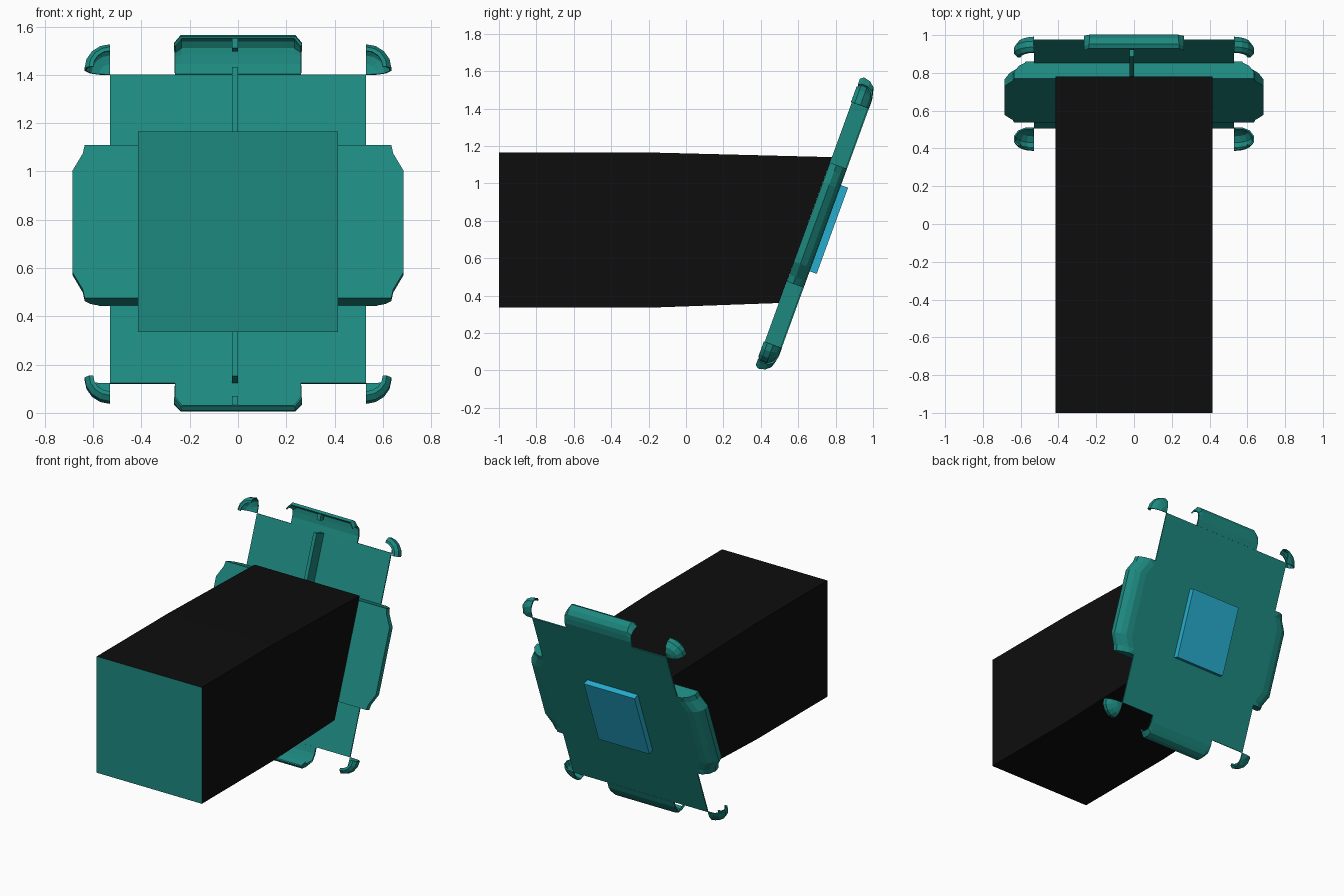
import bpy, bmesh, math
from mathutils import Matrix, Vector

if "Cube" in bpy.data.objects:
    bpy.data.objects.remove(bpy.data.objects["Cube"])

# Tilted frame of the tray: local x across, y up the slope, z out of the front face
TILT = Matrix.Translation((0, 0.745, 0.76)) @ Matrix.Rotation(math.radians(70), 4, 'X')
HX, HU = 0.53, 0.681          # half size of the back plate


def material(name, rgb):
    m = bpy.data.materials.new(name)
    m.diffuse_color = (*rgb, 1)
    m.use_nodes = True
    m.node_tree.nodes["Principled BSDF"].inputs["Base Color"].default_value = m.diffuse_color
    return m


TEAL = material("teal", (0.012, 0.25, 0.215))
BLUE = material("blue", (0.02, 0.42, 0.62))
BLACK = material("black", (0.004, 0.004, 0.004))


def finish(name, bm, mat, matrix=TILT, thick=0):
    bmesh.ops.remove_doubles(bm, verts=bm.verts, dist=1e-5)
    bmesh.ops.recalc_face_normals(bm, faces=bm.faces)
    me = bpy.data.meshes.new(name)
    bm.to_mesh(me)
    bm.free()
    me.materials.append(mat)
    ob = bpy.data.objects.new(name, me)
    bpy.context.collection.objects.link(ob)
    ob.matrix_world = matrix
    if thick:
        mod = ob.modifiers.new("thickness", 'SOLIDIFY')
        mod.thickness, mod.offset = thick, 0
    return ob


def loft(rings, closed=False):
    """Skin a list of equal-length point rows; closed rows also get end caps."""
    bm = bmesh.new()
    rows = [[bm.verts.new(p) for p in r] for r in rings]
    n = len(rows[0])
    for a, b in zip(rows, rows[1:]):
        for i in range(n if closed else n - 1):
            j = (i + 1) % n
            bm.faces.new((a[i], a[j], b[j], b[i]))
    if closed:
        bm.faces.new(rows[0])
        bm.faces.new(rows[-1])
    return bm


def block(name, lo, hi, mat):
    lo, hi = Vector(lo), Vector(hi)
    bm = bmesh.new()
    bmesh.ops.create_cube(bm, size=1, matrix=Matrix.Translation((lo + hi) / 2) @ Matrix.Diagonal((*(hi - lo), 1)))
    return finish(name, bm, mat)


# Back plate, mounting pad behind it and the thin centre rib
block("back_plate", (-HX, -HU, 0), (HX, HU, 0.008), TEAL)
block("mounting_pad", (-0.2, -0.245, -0.04), (0.2, 0.245, 0.0), BLUE)
block("centre_rib", (-0.025, -HU, 0), (0, HU, 0.097), TEAL)

# Solid cross slab with rounded side grips
rings = []
for inset, h in ((0.105, 0), (0.06, 0.006), (0.025, 0.025), (0, 0.06), (0, 0.097)):
    k = min(inset, 0.06)
    half = [(0.635 - k, -0.338), (0.643 - inset, -0.30), (0.685 - inset, -0.225),
            (0.685 - inset, 0.225), (0.643 - inset, 0.30), (0.635 - k, 0.338)]
    rings.append([(x, u, h) for x, u in half] + [(-x, u, h) for x, u in reversed(half)])
finish("cross_slab", loft(rings, True), TEAL)

# Curled end lips at top and bottom: (reach, height, corner drop)
LIP = [(0, 0.004, 0), (0.045, 0.004, 0), (0.085, 0.012, 0.01), (0.112, 0.02, 0.02),
       (0.134, 0.045, 0.03), (0.143, 0.08, 0.035), (0.13, 0.097, 0.035)]
for name, s in (("top", 1), ("bottom", -1)):
    rings = [[(-0.262, s * (HU + r - d), h), (-0.235, s * (HU + r), h),
              (0.235, s * (HU + r), h), (0.262, s * (HU + r - d), h)] for r, h, d in LIP]
    finish(name + "_lip", loft(rings), TEAL, thick=0.01)
    a, b = sorted((s * (HU + 0.085), s * (HU + 0.135)))
    block(name + "_lip_rib", (-0.025, a, 0.05), (0, b, 0.09), TEAL)

# Quarter-bowl clips at the four corners
CLIP = [(0, 0.004), (0.045, 0.006), (0.08, 0.02), (0.102, 0.05), (0.102, 0.08), (0.085, 0.098), (0.07, 0.098)]
for sx, side in ((-1, "left"), (1, "right")):
    for su, end in ((-1, "bottom"), (1, "top")):
        rings = []
        for k in range(5):
            a = math.radians(22.5 * k)
            rings.append([(sx * (HX + r * math.cos(a)), su * (HU + r * math.sin(a)), h) for r, h in CLIP])
        finish(f"{end}_{side}_clip", loft(rings), TEAL, thick=0.008)

# Long support beam, black sides with a teal front end
side = [(-1, 0.335), (-0.2, 0.335), (0.496, 0.36), (0.78, 1.14), (-0.2, 1.165), (-1, 1.165)]
beam = finish("support_beam", loft([[(x, y, z) for y, z in side] for x in (-0.415, 0.415)], True),
              BLACK, Matrix.Identity(4))
beam.data.materials.append(TEAL)
for f in beam.data.polygons:
    if f.normal.y < -0.9 and f.center.y < -0.9:
        f.material_index = 1
